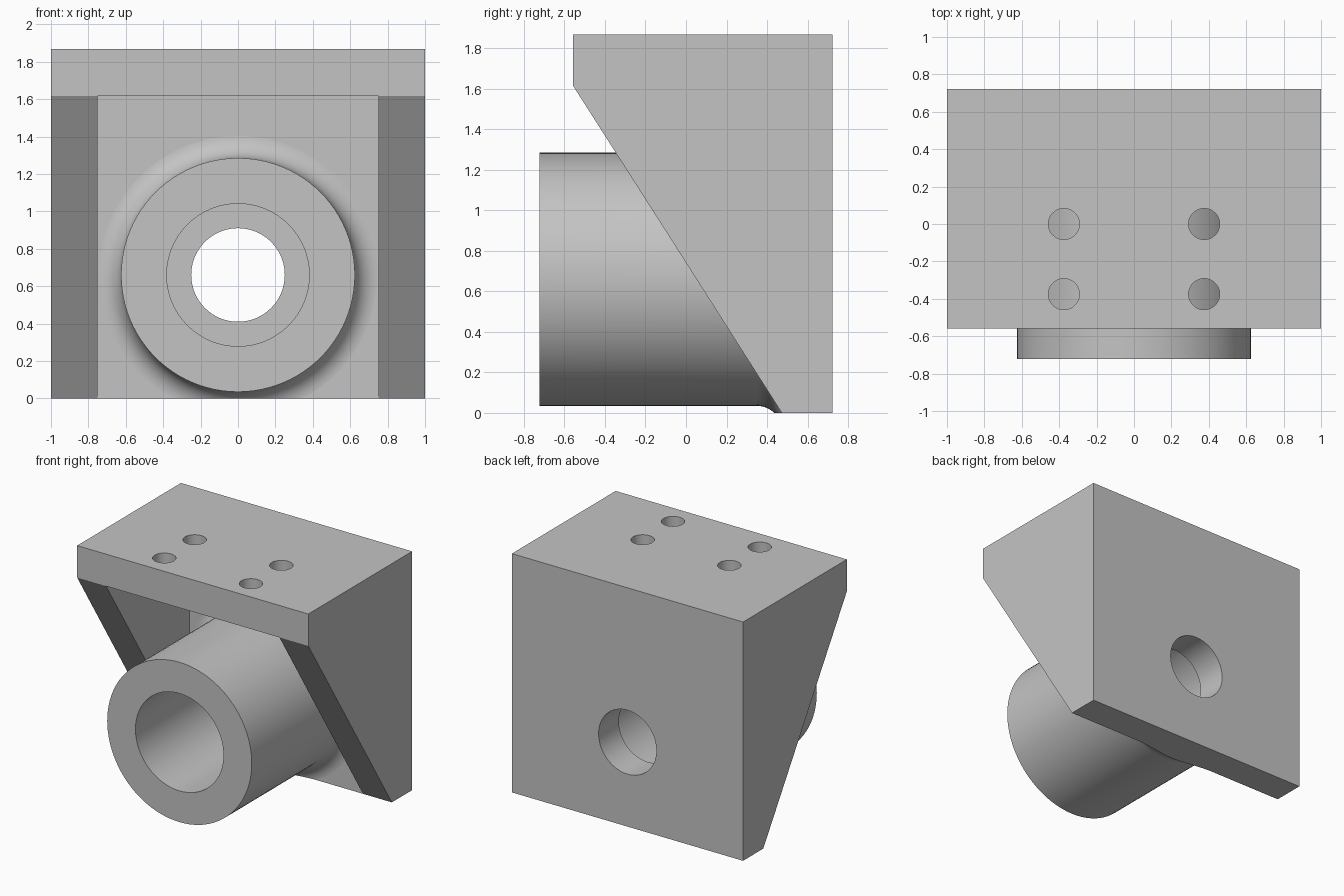
import bpy, bmesh, math
from mathutils import Matrix, Vector

if "Cube" in bpy.data.objects:
    bpy.data.objects.remove(bpy.data.objects["Cube"])

grey = bpy.data.materials.new("light grey")
grey.diffuse_color = (0.55, 0.55, 0.55, 1)
grey.use_nodes = True
grey.node_tree.nodes["Principled BSDF"].inputs["Base Color"].default_value = grey.diffuse_color

X_HALF, RIB_IN = 1.0, 0.75
Y_FRONT, Y_PLATE, Y_WALL, Y_BACK = -0.723, -0.559, 0.473, 0.723
Z_TOP, Z_UNDER, Z_AXIS = 1.867, 1.617, 0.66


def finish(bm, name):
    bmesh.ops.recalc_face_normals(bm, faces=bm.faces)
    me = bpy.data.meshes.new(name)
    bm.to_mesh(me)
    bm.free()
    me.materials.append(grey)
    ob = bpy.data.objects.new(name, me)
    bpy.context.collection.objects.link(ob)
    return ob


def prism(name, yz, half):
    """Side profile extruded across x."""
    bm = bmesh.new()
    f = bm.faces.new([bm.verts.new((-half, y, z)) for y, z in yz])
    r = bmesh.ops.extrude_face_region(bm, geom=[f])
    vs = [v for v in r["geom"] if isinstance(v, bmesh.types.BMVert)]
    bmesh.ops.translate(bm, verts=vs, vec=(2 * half, 0, 0))
    return finish(bm, name)


def lathe(name, profile, matrix, n=96):
    """Solid of revolution from (radius, height), capped at both ends."""
    bm = bmesh.new()
    rings = [[bm.verts.new((r * math.cos(2 * math.pi * i / n),
                            r * math.sin(2 * math.pi * i / n), h))
              for i in range(n)] for r, h in profile]
    for a, b, (_, ha), (_, hb) in zip(rings, rings[1:], profile, profile[1:]):
        for i in range(n):
            j = (i + 1) % n
            f = bm.faces.new((a[i], a[j], b[j], b[i]))
            f.smooth = abs(ha - hb) > 1e-6   # flat steps stay flat
    bm.faces.new(rings[0])
    bm.faces.new(rings[-1])
    bm.transform(matrix)
    return finish(bm, name)


def boolean(target, other, op):
    m = target.modifiers.new(op.lower(), 'BOOLEAN')
    m.operation, m.solver, m.object = op, 'EXACT', other
    bpy.context.view_layer.objects.active = target
    bpy.ops.object.modifier_apply(modifier=m.name)
    bpy.data.objects.remove(other)


# Bracket block with sloping ribs, run a little below the floor for trimming
low = -0.15
slope = (Y_WALL - Y_PLATE) / Z_UNDER
bracket = prism("bearing_bracket", [
    (Y_PLATE, Z_TOP), (Y_BACK, Z_TOP), (Y_BACK, low),
    (Y_WALL - low * slope, low), (Y_PLATE, Z_UNDER)], X_HALF)

# Pocket between the ribs, under the top plate
boolean(bracket, prism("pocket", [
    (-1, -0.3), (Y_WALL, -0.3), (Y_WALL, Z_UNDER), (-1, Z_UNDER)], RIB_IN), 'DIFFERENCE')

# Round boss with a fillet flaring into the back wall
axis_y = Matrix.Translation((0, 0, Z_AXIS)) @ Matrix.Rotation(-math.pi / 2, 4, 'X')
R, FIL = 0.625, 0.124
prof = [(R, Y_FRONT)]
for k in range(13):
    a = math.pi / 2 * k / 12
    prof.append((R + FIL * (1 - math.cos(a)), Y_WALL - FIL * (1 - math.sin(a))))
prof[-1] = (prof[-1][0], Y_WALL + 0.0005)
prof.append((prof[-1][0], 0.6))
boolean(bracket, lathe("boss", prof, axis_y), 'UNION')

# Stepped bore
boolean(bracket, lathe("bore", [(0.381, -1), (0.381, Y_WALL), (0.25, Y_WALL), (0.25, 1)],
                       axis_y), 'DIFFERENCE')

# Four bolt holes through the top plate
for x in (-0.375, 0.375):
    for y in (-0.375, 0.0):
        boolean(bracket, lathe("bolt_hole", [(0.083, 1.5), (0.083, 2)],
                               Matrix.Translation((x, y, 0)), 48), 'DIFFERENCE')

# Trim flat at the floor
boolean(bracket, prism("floor_trim", [(-2, -1), (2, -1), (2, 0), (-2, 0)], 2), 'DIFFERENCE')
bracket.data.materials.clear()
bracket.data.materials.append(grey)
